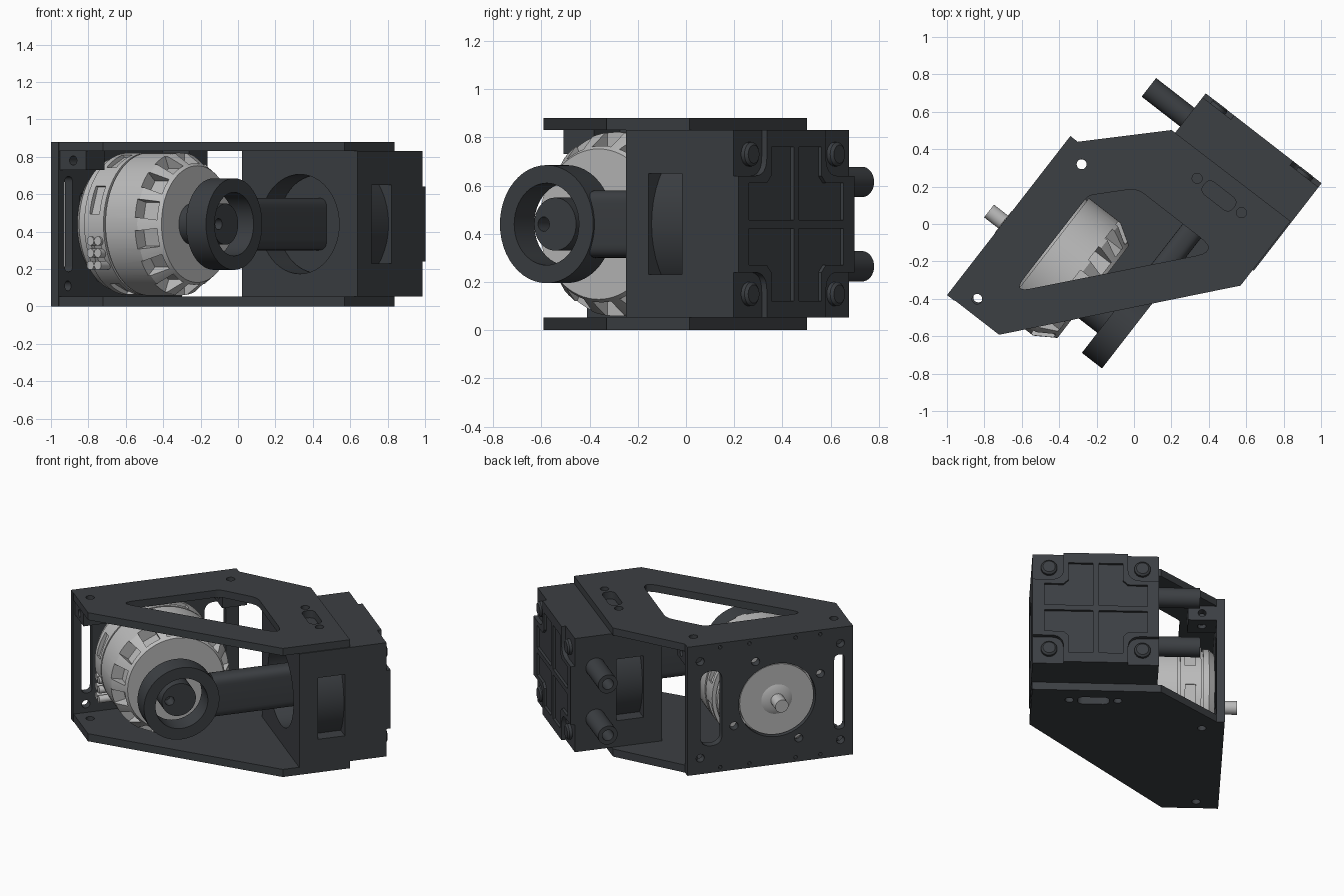
import bpy, bmesh, math
from mathutils import Vector

if "Cube" in bpy.data.objects:
    bpy.data.objects.remove(bpy.data.objects["Cube"])

# The model is built square-on, then every part is turned by this angle about z.
TURN = math.radians(-37.8)
ZC = 0.44                      # height of the shaft line
MB, PA = -0.42, 0.267          # motor centre (y), pump centre (x)


def material(name, col):
    m = bpy.data.materials.new(name)
    m.diffuse_color = (*col, 1)
    m.use_nodes = True
    m.node_tree.nodes["Principled BSDF"].inputs["Base Color"].default_value = m.diffuse_color
    return m


DARK = material("dark_metal", (0.045, 0.05, 0.056))
LIGHT = material("light_metal", (0.5, 0.5, 0.5))


def place(axis, t, p, q):
    return {'x': (t, p, q), 'y': (p, t, q), 'z': (p, q, t)}[axis]


def finish(name, bm, mat):
    bmesh.ops.recalc_face_normals(bm, faces=bm.faces)
    me = bpy.data.meshes.new(name)
    bm.to_mesh(me)
    bm.free()
    me.materials.append(mat)
    ob = bpy.data.objects.new(name, me)
    bpy.context.collection.objects.link(ob)
    return ob


def loft(name, rings, mat, closed=False):
    bm = bmesh.new()
    vs = [[bm.verts.new(p) for p in r] for r in rings]
    n = len(vs[0])
    pairs = list(zip(vs, vs[1:])) + ([(vs[-1], vs[0])] if closed else [])
    for r, s in pairs:
        for i in range(n):
            j = (i + 1) % n
            bm.faces.new((r[i], r[j], s[j], s[i]))
    if not closed:
        bm.faces.new(vs[0])
        bm.faces.new(vs[-1])
    return finish(name, bm, mat)


def prism(name, pts, t0, t1, axis='z', mat=DARK):
    return loft(name, [[place(axis, t, *p) for p in pts] for t in (t0, t1)], mat)


def box(name, x0, x1, y0, y1, z0, z1, mat=DARK):
    return prism(name, [(x0, y0), (x1, y0), (x1, y1), (x0, y1)], z0, z1, 'z', mat)


def lathe(name, profile, centre, axis, mat=DARK, closed=False, n=48):
    cp, cq = centre
    ang = [2 * math.pi * i / n for i in range(n)]
    rings = [[place(axis, t, cp + r * math.cos(a), cq + r * math.sin(a)) for a in ang]
             for t, r in profile]
    return loft(name, rings, mat, closed)


def cyl(name, t0, t1, r, centre, axis, mat=DARK, n=48):
    return lathe(name, [(t0, r), (t1, r)], centre, axis, mat, False, n)


def tube(name, t0, t1, r, ri, centre, axis, mat=DARK):
    return lathe(name, [(t0, r), (t1, r), (t1, ri), (t0, ri)], centre, axis, mat, True)


def rounded(pts, radii, steps=6):
    out = []
    for i, (c, r) in enumerate(zip(pts, radii)):
        c = Vector(c)
        a = c + (Vector(pts[i - 1]) - c).normalized() * r
        b = c + (Vector(pts[(i + 1) % len(pts)]) - c).normalized() * r
        for k in range(steps + 1):
            t = k / steps
            out.append(tuple(a * (1 - t) ** 2 + c * 2 * t * (1 - t) + b * t * t))
    return out


def round_rect(cx, cy, hx, hy, r):
    return rounded([(cx - hx, cy - hy), (cx + hx, cy - hy), (cx + hx, cy + hy), (cx - hx, cy + hy)], [r] * 4)


def cut(ob, cutters):
    for c in cutters:
        c.hide_render = True
        m = ob.modifiers.new("cut", 'BOOLEAN')
        m.operation, m.solver, m.object = 'DIFFERENCE', 'EXACT', c
    bpy.context.view_layer.update()
    me = bpy.data.meshes.new_from_object(ob.evaluated_get(bpy.context.evaluated_depsgraph_get()))
    ob.modifiers.clear()
    ob.data = me
    for c in cutters:
        bpy.data.objects.remove(c)
    return ob


# Top and bottom frame plates; only the top one has the large window
outline = [(-0.507, -0.91), (-0.207, -0.91), (0.652, 0.089), (0.652, 0.525), (-0.149, 0.525), (-0.507, 0.163)]
outline[4:] = [(-0.149, 0.52), (-0.507, 0.163)]
for name, z0, z1 in (("bottom_plate", 0, 0.052), ("top_plate", 0.83, 0.88)):
    cutters = [cyl("hole", z0 - 0.1, z1 + 0.1, 0.027, c, 'z', n=20)
               for c in ((-0.417, 0.081), (-0.417, -0.831), (PA - 0.15, 0.4), (PA + 0.15, 0.4))]
    cutters.append(prism("slot", round_rect(PA, 0.397, 0.1, 0.042, 0.04), z0 - 0.1, z1 + 0.1))
    if name == "top_plate":
        window = [(-0.287, -0.683), (-0.287, -0.03), (-0.104, 0.16), (0.445, 0.16)]
        cutters.append(prism("window", rounded(window, [0.09, 0.03, 0.05, 0.12]), z0 - 0.1, z1 + 0.1))
    cut(prism(name, outline, z0, z1), cutters)

# Corner blocks under the top plate
for name, y0, y1 in (("near_corner_block", -0.9, -0.74), ("far_corner_block", 0.0, 0.16)):
    b = box(name, -0.507, -0.33, y0, y1, 0.73, 0.83)
    yc = (y0 + y1) / 2
    cut(b, [cyl("hole", 0.6, 0.95, 0.027, (-0.417, yc), 'z', n=20),
            cyl("side_hole", y0 - 0.1, y1 + 0.1, 0.025, (-0.417, 0.78), 'y', n=20)])

# Upright motor plate
cutters = [cyl("bore", -0.7, -0.4, 0.25, (MB, ZC), 'x'),
           prism("near_slot", round_rect(-0.824, ZC, 0.034, 0.255, 0.033), -0.7, -0.4, 'x'),
           prism("far_slot", round_rect(0.008, ZC, 0.07, 0.255, 0.068), -0.7, -0.4, 'x')]
holes = [(MB - 0.28, ZC + 0.14), (MB + 0.14, ZC + 0.28), (MB + 0.28, ZC - 0.14), (MB - 0.14, ZC - 0.28)]
holes += [(y, z) for y in (-0.83, 0.08) for z in (0.11, 0.77)]
cutters += [cyl("hole", -0.7, -0.4, 0.027, h, 'x', n=16) for h in holes]
cutters += [cyl("pin_hole", -0.7, -0.4, 0.012, (y, z), 'x', n=10)
            for y in (-0.7, -0.54, -0.24, -0.05) for z in (0.03, 0.85)]
cut(box("motor_plate", -0.557, -0.507, -0.913, 0.163, 0, 0.88), cutters)

# Motor body with grooves, cooling slots in the cone and vents round the base
profile = [(-0.545, 0.24), (-0.505, 0.24), (-0.505, 0.33), (-0.47, 0.36), (-0.435, 0.36), (-0.435, 0.345),
           (-0.42, 0.345), (-0.42, 0.38), (-0.29, 0.38), (-0.29, 0.366), (-0.275, 0.366), (-0.275, 0.382),
           (-0.06, 0.382), (0.05, 0.312)]
motor = lathe("motor_body", profile, (MB, ZC), 'x', LIGHT, n=72)


def ring_cutters(count, x0, x1, r0, half, phase):
    out = []
    for i in range(count):
        a = 2 * math.pi * (i + phase) / count
        c, s = math.cos(a), math.sin(a)
        pts = [(MB + r * c - w * s, ZC + r * s + w * c)
               for r, w in ((r0, -half), (0.5, -half), (0.5, half), (r0, half))]
        out.append(prism("vent", pts, x0, x1, 'x', LIGHT))
    return out


cut(motor, ring_cutters(14, -0.075, 0.03, 0.305, 0.05, 0.5) + ring_cutters(8, -0.385, -0.32, 0.355, 0.08, 0.55))

# Wire terminals on the near side of the motor
for i in range(3):
    for x in (-0.375, -0.325):
        cyl(f"terminal_{i}", -0.805, -0.72, 0.024, (x, 0.22 + 0.065 * i), 'y', LIGHT, 16)

# Motor shaft and hub at the back
cyl("motor_shaft", -0.655, -0.5, 0.043, (MB, ZC), 'x', LIGHT, 32)
lathe("shaft_hub", [(-0.56, 0.07), (-0.54, 0.11)], (MB, ZC), 'x', LIGHT)

# Crank pin, connecting rod ring and rod
pin = cyl("crank_pin", 0.04, 0.28, 0.11, (-0.47, ZC), 'x')
cut(pin, [cyl("hole", 0.2, 0.4, 0.03, (-0.53, ZC), 'x', n=20)])
tube("rod_ring", 0.202, 0.338, 0.245, 0.17, (-0.47, ZC), 'x')
prism("connecting_rod", round_rect(PA, ZC, 0.062, 0.14, 0.055), -0.26, 0.36, 'y')
lathe("piston", [(0.35, 0.262), (0.5, 0.262)], (PA, ZC), 'y')

# Pump block with side windows, cylinder sleeve inside
block = box("pump_block", -0.125, 0.659, 0.195, 0.755, 0.052, 0.83)
cut(block, [cyl("bore", 0.1, 0.6, 0.266, (PA, ZC), 'y'),
            box("right_window", 0.45, 0.8, 0.315, 0.49, 0.23, 0.65),
            box("left_window", -0.3, 0.084, 0.315, 0.49, 0.23, 0.65)])
tube("cylinder_sleeve", 0.2, 0.7, 0.372, 0.266, (PA, ZC), 'y')

# Ribbed cover with scooped corners and bolts
cover = box("cover", -0.125, 0.659, 0.75, 0.787, 0.052, 0.83)
cutters = []
for sx in (-1, 1):
    for sz in (-1, 1):
        bx, bz = PA + sx * 0.29, ZC + sz * 0.29
        cutters.append(prism("scoop", round_rect(PA + sx * 0.36, ZC + sz * 0.36, 0.16, 0.16, 0.08), 0.76, 0.9, 'y'))
        pane = [(0.018, 0.018), (0.32, 0.018), (0.32, 0.17), (0.2, 0.17), (0.17, 0.2), (0.17, 0.32), (0.018, 0.32)]
        cutters.append(prism("pane", [(PA + sx * p, ZC + sz * q) for p, q in pane], 0.77, 0.9, 'y'))
        lathe("cover_bolt", [(0.75, 0.05), (0.778, 0.05), (0.788, 0.038)], (bx, bz), 'y', n=24)
cut(cover, cutters)

# Two hose tubes on the pump block
for name, z in (("lower_hose_tube", 0.265), ("upper_hose_tube", 0.615)):
    tube(name, -0.385, -0.11, 0.063, 0.036, (0.626, z), 'x')

# Turn everything into place, smooth round surfaces and keep edges sharp
for ob in bpy.context.collection.objects:
    ob.rotation_euler.z = TURN
    ob.data.polygons.foreach_set("use_smooth", [True] * len(ob.data.polygons))
    ob.data.set_sharp_from_angle(angle=math.radians(28))
